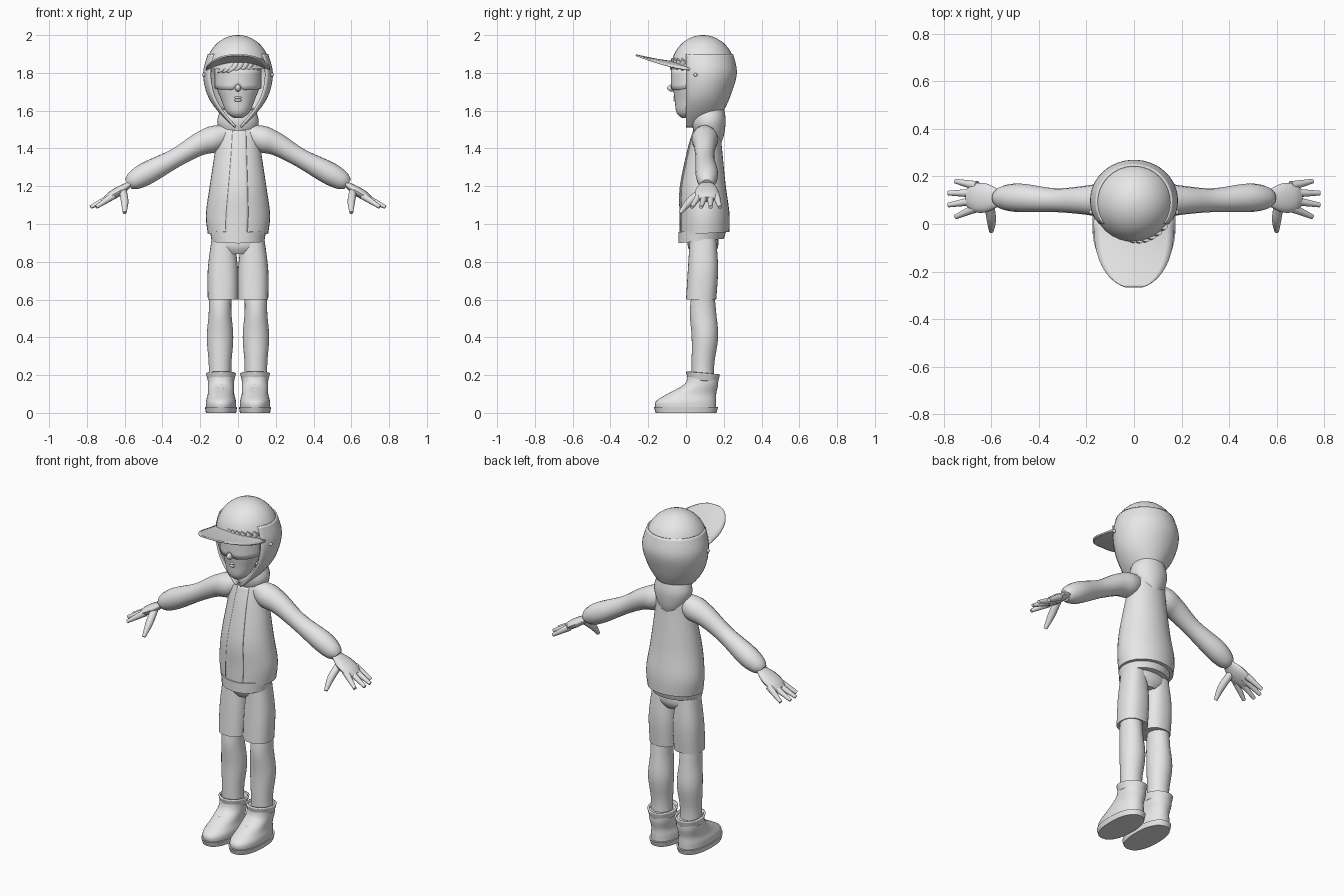
import bpy, bmesh, math
from mathutils import Vector

cube = bpy.data.objects.get("Cube")
if cube:
    bpy.data.objects.remove(cube, do_unlink=True)

grey = bpy.data.materials.new("plain grey")
grey.use_nodes = True
grey.diffuse_color = (.8, .8, .8, 1)
grey.node_tree.nodes["Principled BSDF"].inputs["Base Color"].default_value = grey.diffuse_color


def loft(name, rings, closed=True, mirror=False, thickness=0):
    """Skin a list of point rings; open strips can be given a thickness."""
    bm = bmesh.new()
    rows = [[bm.verts.new(point) for point in ring] for ring in rings]
    count = len(rows[0])
    for lower, upper in zip(rows, rows[1:]):
        for i in range(count if closed else count - 1):
            j = (i + 1) % count
            bm.faces.new((lower[i], lower[j], upper[j], upper[i]))
    if closed and not thickness:
        bm.faces.new(reversed(rows[0]))
        bm.faces.new(rows[-1])
    bmesh.ops.recalc_face_normals(bm, faces=bm.faces[:])
    mesh = bpy.data.meshes.new(name)
    bm.to_mesh(mesh)
    bm.free()
    mesh.materials.append(grey)
    obj = bpy.data.objects.new(name, mesh)
    bpy.context.collection.objects.link(obj)
    if mirror:
        obj.modifiers.new("mirror", 'MIRROR').use_mirror_merge = False
    if thickness:
        obj.modifiers.new("thickness", 'SOLIDIFY').thickness = thickness
    bpy.ops.object.select_all(action='DESELECT')
    obj.select_set(True)
    bpy.context.view_layer.objects.active = obj
    bpy.ops.object.shade_smooth_by_angle(angle=math.radians(50))


def spline(stations, steps=5):
    """Smooth curve through stations of any size."""
    keys = [Vector(station) for station in stations]
    keys = [keys[0], *keys, keys[-1]]
    result = []
    for before, start, end, after in zip(keys, keys[1:], keys[2:], keys[3:]):
        for step in range(steps):
            t = step / steps
            leave, arrive = (end - before) / 2, (after - start) / 2
            ease = t * t * (3 - 2 * t)
            result.append(start * (1 - ease) + end * ease
                          + leave * (t * (1 - t) ** 2) - arrive * (t * t * (1 - t)))
    return result + [keys[-1]]


def oval(z, cy, rx, ry, cx=0, power=2, start=0, end=math.tau, count=32, tilt=0):
    """Horizontal ring or arc; angle zero faces the front."""
    gaps = count if end - start == math.tau else count - 1
    points = []
    for i in range(count):
        angle = start + (end - start) * i / gaps
        s, c = math.sin(angle), math.cos(angle)
        x = math.copysign(abs(s) ** (2 / power), s) * rx
        y = -math.copysign(abs(c) ** (2 / power), c) * ry
        points.append(Vector((cx + x, cy + y, z + tilt * y)))
    return points


def stack(name, stations, mirror=False, thickness=0, **shape):
    """Upright part from stations of height, centre y, half width, half depth."""
    loft(name, [oval(*row, **shape) for row in spline(stations)],
         mirror=mirror, thickness=thickness)


def limb(name, stations, flat=1, mirror=True):
    """Tube through stations of x, y, z and radius."""
    rows = spline(stations)
    rings = []
    for i, row in enumerate(rows):
        ahead, behind = rows[min(i + 1, len(rows) - 1)], rows[max(i - 1, 0)]
        along = (ahead - behind).xyz.normalized()
        side = Vector((0, 0, 1)).cross(along).normalized()
        up = along.cross(side) * flat
        angles = [math.tau * k / 16 for k in range(16)]
        rings.append([row.xyz + (side * math.cos(a) + up * math.sin(a)) * row.w for a in angles])
    loft(name, rings, mirror=mirror)


def ball(name, centre, radii, lowest=-.99, mirror=False):
    """Ellipsoid, or a dome when the lowest level is raised to zero."""
    x, y, z = centre
    rx, ry, rz = radii
    first, last = math.asin(lowest), math.asin(.999)
    angles = [first + (last - first) * k / 12 for k in range(13)]
    loft(name, [oval(z + rz * math.sin(a), y, rx * math.cos(a), ry * math.cos(a), cx=x)
                for a in angles], mirror=mirror)


# Jacket body with a raised front panel
torso = [(.95, .1, .16, .13), (1.05, .1, .17, .13), (1.2, .09, .15, .12),
         (1.4, .1, .12, .09), (1.5, .11, .11, .07), (1.55, .11, .06, .05)]
stack("jacket_body", torso, tilt=.06)
panel = []
for z, cy, rx, ry in spline(torso[:-1]):
    rise = (z - .95) / .6
    panel.append(oval(z, cy, rx * 1.03, ry * 1.03, tilt=.06, count=9,
                      start=-.4 + rise * .15, end=.3 + rise * .1))
loft("jacket_front_panel", panel, closed=False, thickness=.005)

# Jacket hem and the collar folded behind the neck
stack("jacket_hem", [(.91, .08, .14, .12), (.97, .09, .15, .13)], tilt=.1)
stack("hood_collar", [(1.41, .14, .03, .04), (1.46, .13, .08, .07),
                      (1.54, .12, .11, .09), (1.61, .12, .09, .08)], tilt=.1)

# Sleeves
limb("sleeve", [(.06, .1, 1.48, .05), (.13, .1, 1.45, .07), (.21, .1, 1.42, .06),
                (.33, .1, 1.35, .05), (.48, .11, 1.27, .06), (.55, .11, 1.23, .05),
                (.58, .11, 1.21, .03)])

# Hands
limb("palm", [(.56, .11, 1.22, .03), (.62, .11, 1.18, .06),
              (.67, .11, 1.15, .06), (.7, .11, 1.13, .04)], flat=.4)
for i, name in enumerate(("index", "middle", "ring", "little")):
    reach = .78 if name in ("middle", "ring") else .75
    root = Vector((.66, .07 + i * .03, 1.15, .02))
    tip = Vector((reach, .03 + i * .05, 1.09, .01))
    limb(name + "_finger", [root, root.lerp(tip, .9), tip])
limb("thumb", [(.61, .09, 1.18, .02), (.6, .02, 1.12, .02), (.6, -.03, 1.06, .01)])

# Shorts
stack("shorts_waist", [(.84, .09, .08, .06), (.88, .09, .13, .08), (.94, .09, .13, .08)])
stack("shorts_leg", [(.6, .08, .08, .08), (.76, .09, .08, .08), (.92, .09, .06, .07)],
      cx=.08, power=2.4, mirror=True)

# Lower legs
stack("lower_leg", [(.15, .09, .06, .06), (.26, .09, .06, .06), (.4, .1, .07, .07),
                    (.53, .09, .06, .07), (.63, .09, .06, .06)], cx=.095, mirror=True)

# Shoes
stack("shoe_sole", [(0, 0, .08, .16), (.03, 0, .085, .17)], cx=.09, power=2.3, mirror=True)
stack("shoe_upper", [(.02, 0, .08, .16), (.06, 0, .08, .16), (.1, .03, .07, .13),
                     (.15, .08, .07, .09), (.2, .09, .07, .08)],
      cx=.09, power=2.2, mirror=True)
stack("shoe_cuff", [(.17, .09, .07, .08), (.21, .09, .08, .09)],
      cx=.09, tilt=-.08, mirror=True, thickness=.01)
for i in range(3):
    arch = [(s, s * s) for s in (-1, 0, 1)]
    limb("shoe_strap", [(.09 + .05 * s, .035 * i - .08 + .01 * drop,
                         .1 + .02 * (i - drop), .01) for s, drop in arch])

# Head
stack("neck", [(1.46, .09, .05, .05), (1.64, .08, .05, .05)])
stack("face", [(1.56, 0, .02, .02), (1.59, .01, .06, .06), (1.66, .03, .09, .09),
               (1.75, .05, .12, .12), (1.86, .05, .11, .11)])
ball("nose", (0, -.07, 1.72), (.016, .03, .02))
for lip, height in (("upper_lip", 1.67), ("lower_lip", 1.655)):
    ball(lip, (0, -.055, height), (.02, .012, .008))

# Wraparound glasses, notched over the nose
lens = []
for level in range(5):
    row = oval(0, .05, .125, .13, start=-1.4, end=1.4)
    for point in row:
        across = abs(point.x)
        bottom = 1.71 + max(0, .03 - across) + max(0, across - .09) / 5
        point.z = bottom + (1.82 - bottom) * level / 4
    lens.append(row)
loft("glasses", lens, closed=False, thickness=.008)

# Swept fringe
for i in range(8):
    x = -.07 + i * .025
    y = 5 * x * x - .06
    limb("fringe_lock", [(x + .02, y, 1.87, .02), (x, y - .01, 1.83, .016),
                         (x - .04, y - .01, 1.8, .002)], mirror=False)

# Cap crown and arched brim
ball("cap_crown", (0, .09, 1.82), (.17, .17, .18), lowest=0)
brim = []
for k in range(12):
    out = math.sin(k / 8)
    half = .17 * math.sqrt(1 - out ** 2.6)
    brim.append([Vector((u * half, .02 - .29 * out,
                         1.82 + .08 * out ** 1.4 + .04 * (1 - u * u) * (1 - out)))
                 for u in (i / 6 - 1 for i in range(13))])
loft("cap_brim", brim, closed=False, thickness=.008)

# Hood wrapping the head, open at the face
opening = .95
hood = []
for z, rx, back in spline([(1.9, .16, .25), (1.8, .185, .27), (1.69, .165, .24),
                           (1.6, .11, .2), (1.51, .02, .14)]):
    depth = back / (1 + math.cos(opening))
    hood.append(oval(z, back - depth, rx, depth, start=opening, end=math.tau - opening))
loft("hood", hood, closed=False, thickness=.01)
ball("hood_eyelet", (.18, .05, 1.79), (.01, .01, .01), mirror=True)
